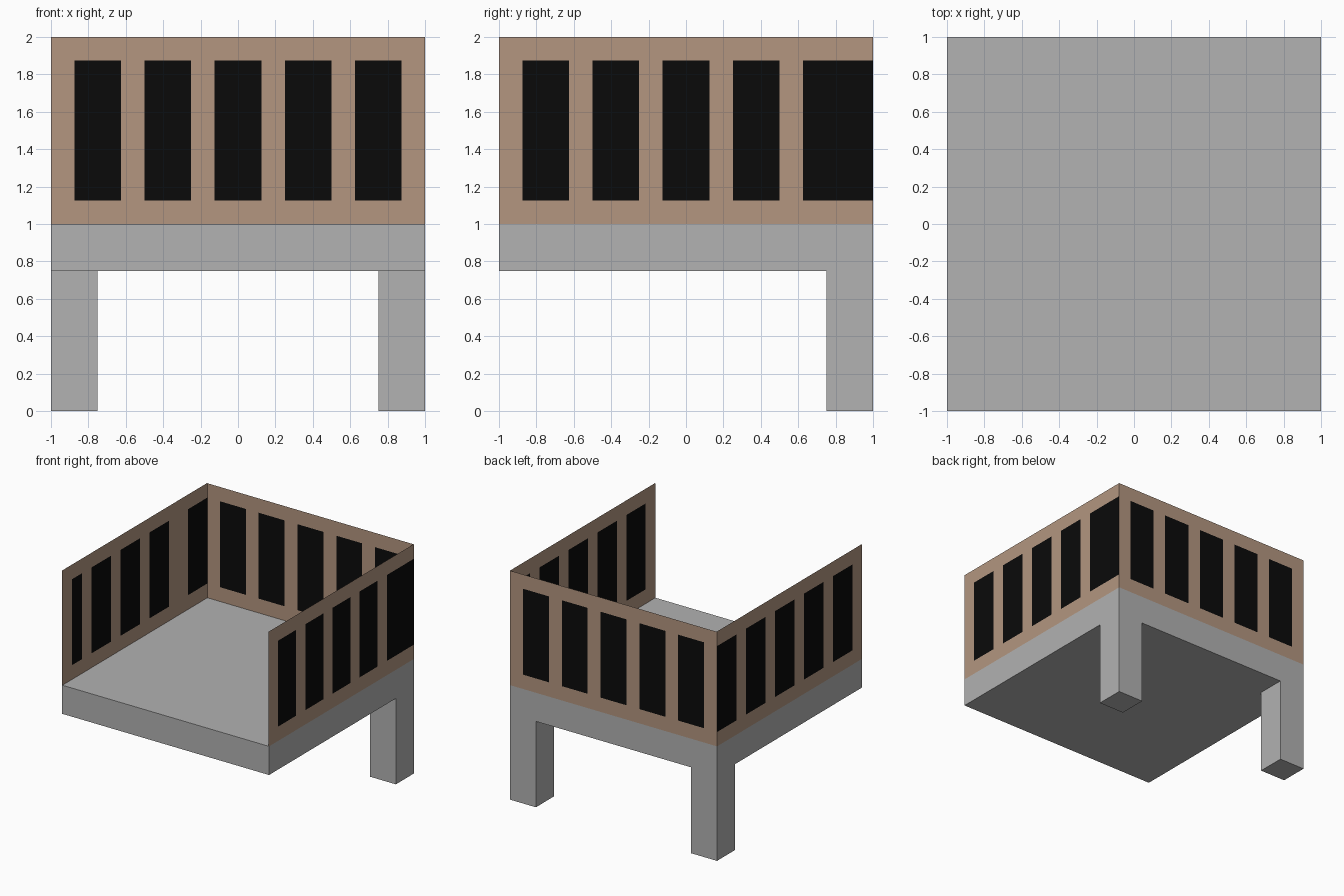
import bpy
import bmesh

if "Cube" in bpy.data.objects:
    bpy.data.objects.remove(bpy.data.objects["Cube"])


def material(name, r, g, b):
    m = bpy.data.materials.new(name)
    m.diffuse_color = (r, g, b, 1)
    m.use_nodes = True
    m.node_tree.nodes["Principled BSDF"].inputs["Base Color"].default_value = m.diffuse_color
    return m


GREY = material("stone grey", 0.445, 0.445, 0.445)
BROWN = material("light brown", 0.451, 0.305, 0.216)
BLACK = material("black", 0.003, 0.003, 0.003)


def finish(name, bm, mats):
    me = bpy.data.meshes.new(name)
    bm.to_mesh(me)
    bm.free()
    for m in mats:
        me.materials.append(m)
    ob = bpy.data.objects.new(name, me)
    bpy.context.collection.objects.link(ob)
    return ob


def box(name, lo, hi):
    bm = bmesh.new()
    bmesh.ops.create_cube(bm, size=1)
    for v in bm.verts:
        v.co = [(a + b) / 2 + c * (b - a) for a, b, c in zip(lo, hi, v.co)]
    return finish(name, bm, [GREY])


def railing(name, place, windows, flip=False):
    """Flat sheet from -1 to 1 along its length; cells inside windows are black."""
    us = sorted({-1.0, 1.0, *(e for w in windows for e in w)})
    zs = [1.0, 1.125, 1.875, 2.0]
    bm = bmesh.new()
    grid = [[bm.verts.new(place(u, z)) for z in zs] for u in us]
    for i in range(len(us) - 1):
        mid = (us[i] + us[i + 1]) / 2
        opening = any(a < mid < b for a, b in windows)
        for j in range(3):
            f = bm.faces.new((grid[i][j], grid[i + 1][j],
                              grid[i + 1][j + 1], grid[i][j + 1]))
            f.material_index = int(opening and j == 1)
            if flip:
                f.normal_flip()
    return finish(name, bm, [BROWN, BLACK])


# Platform and its two rear legs
box("platform", (-1, -1, 0.75), (1, 1, 1))
for side, x in (("left", -1), ("right", 0.75)):
    box(side + "_rear_leg", (x, 0.75, 0), (x + 0.25, 1, 0.75))

# Window rhythms: even, even running into the corner, and slightly stretched
even = [(-0.875 + 0.375 * i, -0.625 + 0.375 * i) for i in range(5)]
corner = even[:4] + [(0.625, 1.0)]
stretched = [(-0.867 + 0.4 * i, -0.6 + 0.4 * i) for i in range(4)] + [(0.733, 1.0)]
shifted = [(-0.867, -0.733)] + [(-0.6 + 0.4 * i, -0.333 + 0.4 * i)
                                for i in range(3)] + [(0.733, 1.0)]

# Back railing, and side railings with separate outer and inner sheets
T = 0.004
railing("back_railing", lambda u, z: (u, 1, z), even, flip=True)
railing("right_railing_outer", lambda u, z: (1, u, z), corner)
railing("right_railing_inner", lambda u, z: (1 - T, u, z), stretched, flip=True)
railing("left_railing_outer", lambda u, z: (-1, u, z), stretched, flip=True)
railing("left_railing_inner", lambda u, z: (-1 + T, u, z), shifted)
